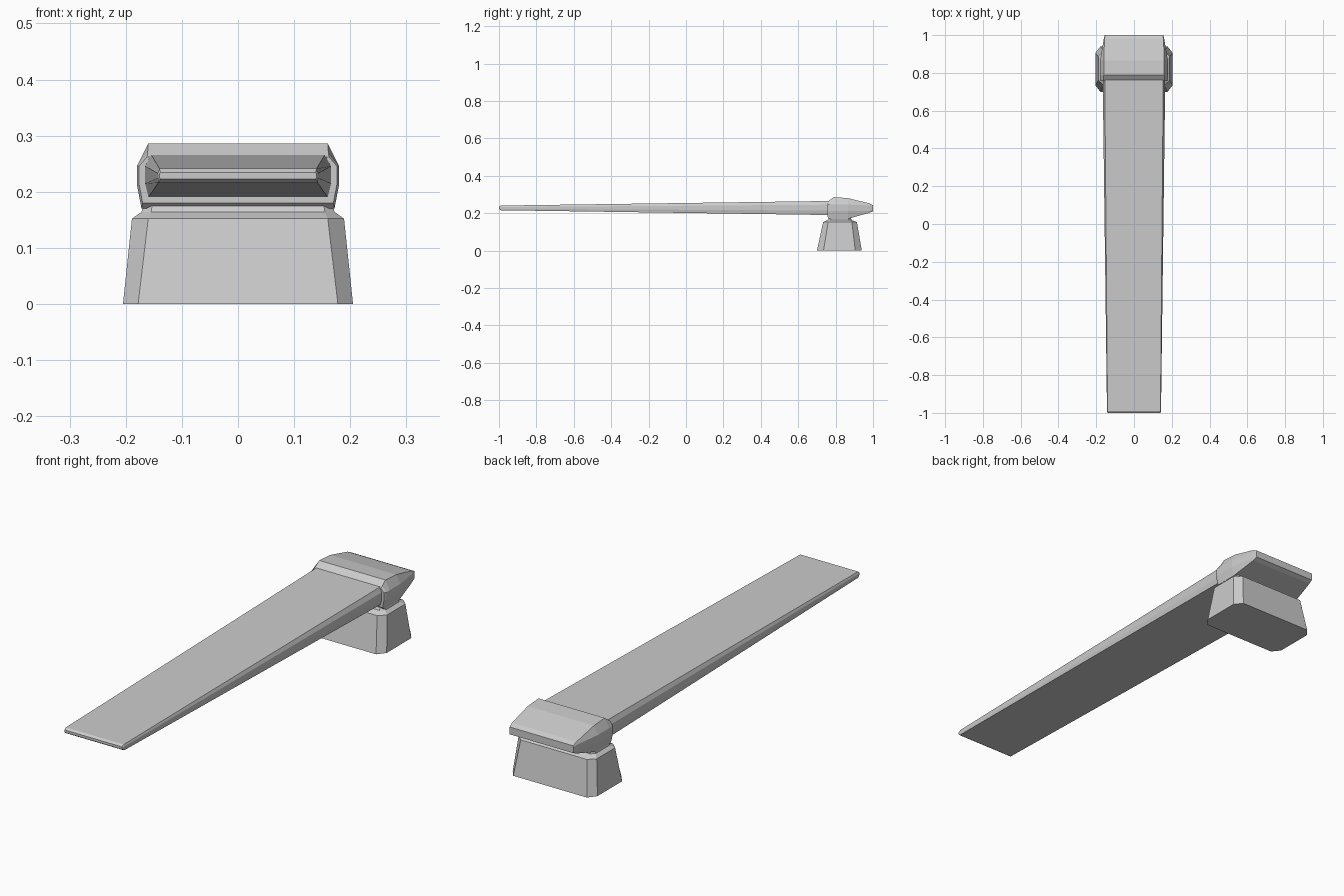
import bpy
import bmesh

if "Cube" in bpy.data.objects:
    bpy.data.objects.remove(bpy.data.objects["Cube"])


def loft(name, rings):
    """Skin a closed solid through matching rings of points."""
    bm = bmesh.new()
    loops = [[bm.verts.new(p) for p in ring] for ring in rings]
    n = len(loops[0])
    for a, b in zip(loops, loops[1:]):
        for i in range(n):
            j = (i + 1) % n
            bm.faces.new((a[i], a[j], b[j], b[i]))
    bm.faces.new(loops[0])
    bm.faces.new(loops[-1])
    bmesh.ops.recalc_face_normals(bm, faces=bm.faces)
    mesh = bpy.data.meshes.new(name)
    bm.to_mesh(mesh)
    bm.free()
    obj = bpy.data.objects.new(name, mesh)
    bpy.context.collection.objects.link(obj)
    return obj


def upright(y, top, upper, lower, bottom):
    """Symmetric eight-sided section at y; each level is (half width, z)."""
    half = [top, upper, lower, bottom]
    return [(x, y, z) for x, z in half] + [(-x, y, z) for x, z in reversed(half)]


def flat(z, hx, cx, y0, y1, cy):
    """Chamfered rectangle lying at height z."""
    half = [(cx, y0), (hx, y0 + cy), (hx, y1 - cy), (cx, y1)]
    return [(x, y, z) for x, y in half] + [(-x, y, z) for x, y in reversed(half)]


# Long tapering board with slightly rounded tip
loft("board", [
    upright(-1.0, (.138, .234), (.140, .232), (.140, .225), (.138, .223)),
    upright(-.99, (.140, .241), (.143, .233), (.143, .224), (.142, .216)),
    upright(.80, (.155, .266), (.166, .246), (.166, .214), (.160, .190)),
])

# Faceted clamp head wrapped round the back of the board
loft("head", [
    upright(.757, (.162, .262), (.176, .246), (.176, .212), (.170, .180)),
    upright(.768, (.161, .270), (.180, .246), (.180, .212), (.172, .170)),
    upright(.79, (.160, .286), (.180, .246), (.180, .212), (.172, .170)),
    upright(.865, (.160, .281), (.180, .246), (.180, .212), (.172, .170)),
    upright(.98, (.156, .253), (.160, .242), (.160, .212), (.156, .202)),
    upright(1.0, (.153, .243), (.155, .238), (.155, .216), (.153, .211)),
])

# Tapered pedestal with chamfered corners and a short neck
loft("pedestal", [
    flat(0, .205, .178, .70, .94, .035),
    flat(.152, .189, .160, .733, .914, .027),
    flat(.164, .172, .155, .757, .885, .015),
    flat(.180, .168, .152, .765, .880, .015),
])
